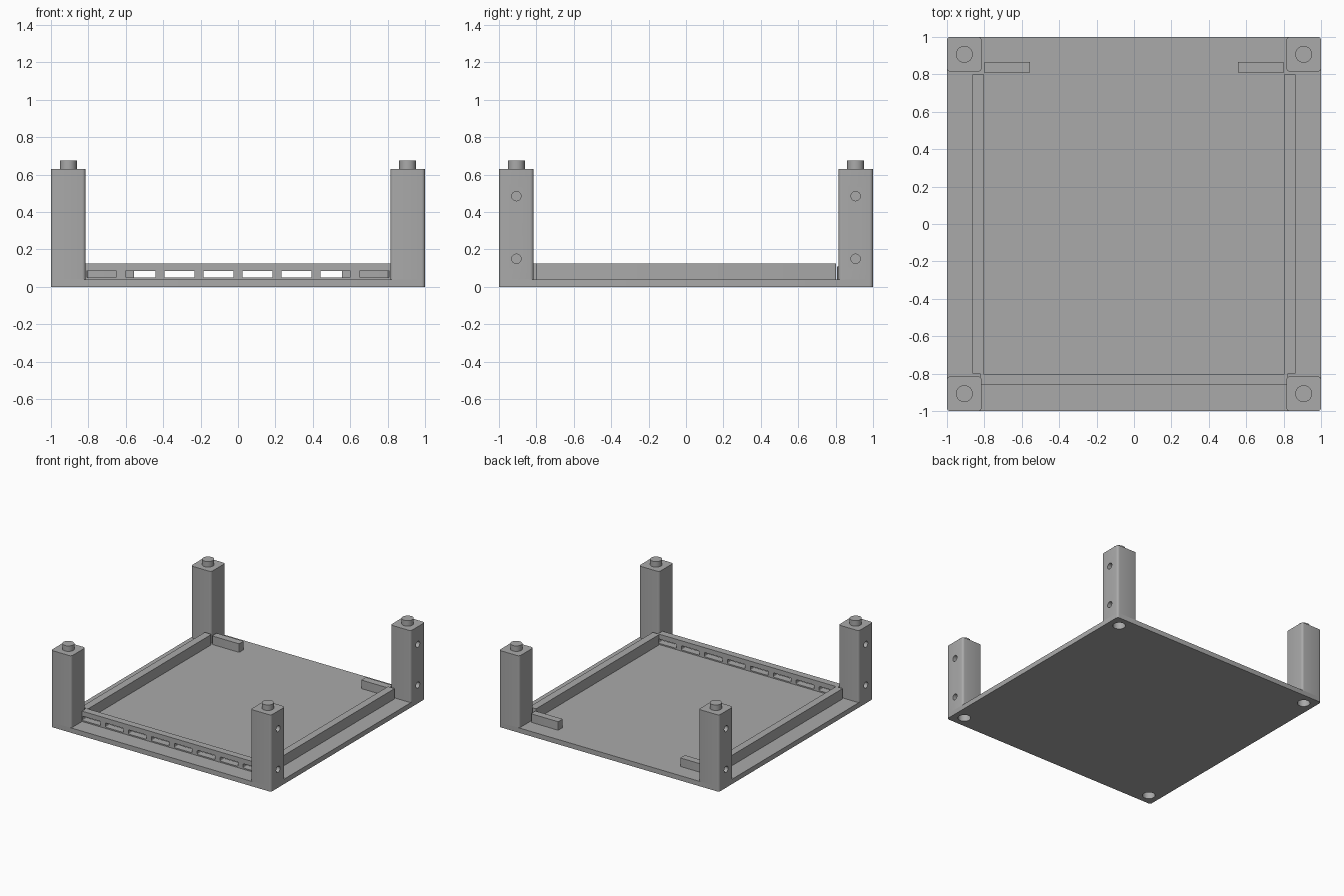
import bpy, bmesh, math
from mathutils import Matrix

cube = bpy.data.objects.get("Cube")
if cube:
    bpy.data.objects.remove(cube, do_unlink=True)

grey = bpy.data.materials.new("plain grey")
grey.use_nodes = True
colour = (0.4, 0.4, 0.4, 1)
grey.diffuse_color = colour
grey.node_tree.nodes["Principled BSDF"].inputs["Base Color"].default_value = colour


def finish(bm, name):
    mesh = bpy.data.meshes.new(name)
    bm.to_mesh(mesh)
    bm.free()
    mesh.materials.append(grey)
    obj = bpy.data.objects.new(name, mesh)
    bpy.context.collection.objects.link(obj)
    return obj


def box(name, low, high, radius=0, axis=2):
    """Box between two corners, with the edges along one axis rounded."""
    bm = bmesh.new()
    bmesh.ops.create_cube(bm, size=1)
    for v in bm.verts:
        v.co = [l + (c + 0.5) * (h - l) for l, h, c in zip(low, high, v.co)]
    if radius:
        edges = [e for e in bm.edges
                 if abs((e.verts[0].co - e.verts[1].co).normalized()[axis]) > 0.9]
        bmesh.ops.bevel(bm, geom=edges, offset=radius, segments=4,
                        profile=0.5, affect='EDGES')
    return finish(bm, name)


def cylinder(name, centre, radius, depth, axis='Z', tip=None):
    bm = bmesh.new()
    turn = Matrix.Rotation(math.pi / 2, 4, 'Y') if axis == 'X' else Matrix()
    bmesh.ops.create_cone(bm, cap_ends=True, segments=32, radius1=radius,
                          radius2=radius if tip is None else tip, depth=depth,
                          matrix=Matrix.Translation(centre) @ turn)
    return finish(bm, name)


def cut(target, cutters):
    for cutter in cutters:
        mod = target.modifiers.new("cut", 'BOOLEAN')
        mod.operation = 'DIFFERENCE'
        mod.solver = 'EXACT'
        mod.object = cutter
    bpy.context.view_layer.update()
    evaluated = target.evaluated_get(bpy.context.evaluated_depsgraph_get())
    mesh = bpy.data.meshes.new_from_object(evaluated)
    target.modifiers.clear()
    target.data = mesh
    for cutter in cutters:
        bpy.data.objects.remove(cutter, do_unlink=True)


FLOOR, POST_TOP, RIM = 0.04, 0.63, 0.125
POST = 0.907
parts = []

# Floor plate with a stacking socket under every corner
floor = box("floor_plate", (-1, -1, 0), (1, 1, FLOOR), 0.018)
corners = [(sx, sy) for sx in (-1, 1) for sy in (-1, 1)]
cut(floor, [cylinder("socket_cutter", (sx * POST, sy * POST, 0), 0.048, 0.2)
            for sx, sy in corners])
parts.append(floor)

# Corner posts with sockets, pins and blind screw holes on the outer sides
for sx, sy in corners:
    place = ("front" if sy < 0 else "back") + ("_left" if sx > 0 else "_right")
    xs = sorted((sx * 0.815, sx))
    ys = sorted((sy * 0.815, sy))
    post = box(place + "_post", (xs[0], ys[0], FLOOR), (xs[1], ys[1], POST_TOP), 0.018)
    cutters = [cylinder("socket_cutter", (sx * POST, sy * POST, 0), 0.048, 0.11)]
    for z in (0.15, 0.485):
        cutters.append(cylinder("screw_hole_cutter", (sx, sy * POST, z), 0.025, 0.12, 'X'))
    cut(post, cutters)
    parts.append(post)
    parts.append(cylinder(place + "_pin", (sx * POST, sy * POST, POST_TOP + 0.0175),
                          0.045, 0.055))

# Side rims and the two stops at the open back
for side, sx in (("left", 1), ("right", -1)):
    xs = sorted((sx * 0.802, sx * 0.863))
    parts.append(box(side + "_rim", (xs[0], -0.802, FLOOR), (xs[1], 0.802, RIM), 0.006))
    xs = sorted((sx * 0.555, sx * 0.802))
    parts.append(box(side + "_back_stop", (xs[0], 0.808, FLOOR), (xs[1], 0.867, 0.11), 0.006))

# Front rim with a row of vent slots
front = box("front_rim", (-0.82, -0.86, FLOOR), (0.82, -0.802, RIM))
vents = []
for i in range(8):
    x = (i - 3.5) * 0.2085
    vents.append(box("vent_cutter", (x - 0.081, -0.95, 0.05), (x + 0.081, -0.7, 0.085), 0.006, 1))
cut(front, vents)
parts.append(front)

# Smooth the round surfaces and keep the edges sharp
bpy.ops.object.select_all(action='DESELECT')
for part in parts:
    part.select_set(True)
bpy.context.view_layer.objects.active = parts[0]
bpy.ops.object.shade_smooth_by_angle(angle=math.radians(30))
